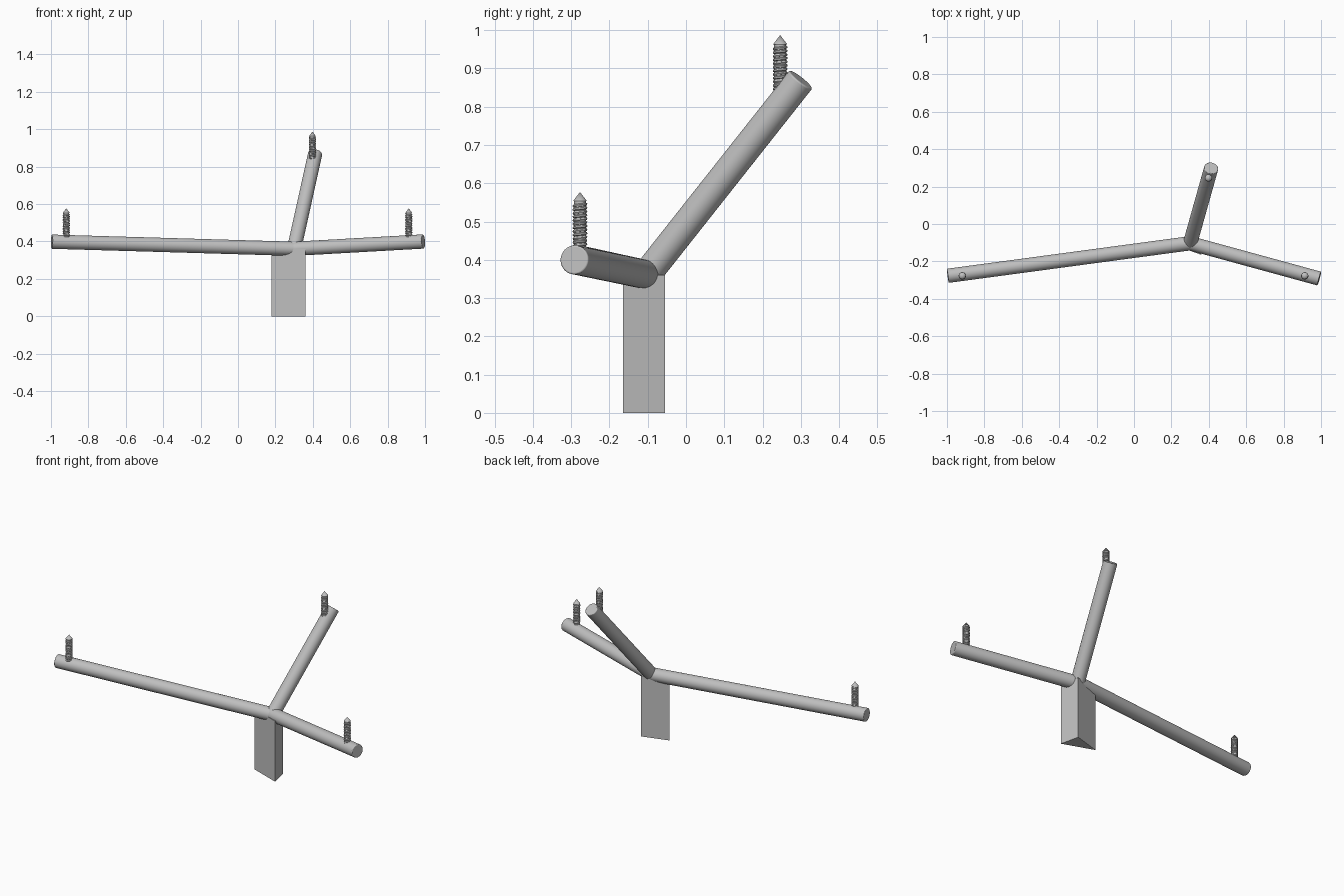
import bpy, bmesh, math
from mathutils import Vector

cube = bpy.data.objects.get("Cube")
if cube:
    bpy.data.objects.remove(cube, do_unlink=True)

GREY = (0.52, 0.52, 0.52, 1)
metal = bpy.data.materials.new("plain grey")
metal.use_nodes = True
metal.diffuse_color = GREY
metal.node_tree.nodes["Principled BSDF"].inputs["Base Color"].default_value = GREY

RADIUS = 0.038
HUB = Vector((0.30, -0.103, 0.361))


def finish(obj, name, smooth=True):
    obj.name = name
    obj.data.materials.clear()
    obj.data.materials.append(metal)
    bpy.ops.object.select_all(action='DESELECT')
    obj.select_set(True)
    bpy.context.view_layer.objects.active = obj
    if smooth:
        bpy.ops.object.shade_smooth_by_angle(angle=math.radians(35))
    return obj


# Round arm from the hub to its outer end, with softened rims
def arm(name, end):
    axis = Vector(end) - HUB
    bpy.ops.mesh.primitive_cylinder_add(vertices=48, radius=RADIUS, depth=axis.length,
                                        location=HUB + axis / 2)
    obj = bpy.context.object
    obj.rotation_mode = 'QUATERNION'
    obj.rotation_quaternion = axis.to_track_quat('Z', 'Y')
    rim = obj.modifiers.new("soft rim", 'BEVEL')
    rim.width = 0.004
    rim.segments = 3
    rim.limit_method = 'ANGLE'
    finish(obj, name)


# Threaded stud: core, helical thread and pointed tip
def stud(name, x, y, base, tip, pitch=0.0095):
    shoulder = tip - 0.024
    height = shoulder - base
    bpy.ops.mesh.primitive_cylinder_add(vertices=32, radius=0.0155, depth=height,
                                        location=(x, y, base + height / 2))
    finish(bpy.context.object, name + "_core")

    bpy.ops.mesh.primitive_cone_add(vertices=32, radius1=0.0185, radius2=0, depth=tip - shoulder,
                                    location=(x, y, (tip + shoulder) / 2))
    finish(bpy.context.object, name + "_tip")

    curve = bpy.data.curves.new(name + "_thread", 'CURVE')
    curve.dimensions = '3D'
    curve.bevel_depth = 0.004
    curve.bevel_resolution = 1
    curve.use_fill_caps = True
    steps = 24
    count = int((height - 0.004) / pitch * steps)
    line = curve.splines.new('POLY')
    line.points.add(count - 1)
    for i, p in enumerate(line.points):
        a = math.tau * i / steps
        p.co = (x + 0.0155 * math.cos(a), y + 0.0155 * math.sin(a), base + pitch * i / steps, 1)
    thread = bpy.data.objects.new(name + "_thread", curve)
    bpy.context.collection.objects.link(thread)
    bpy.ops.object.select_all(action='DESELECT')
    thread.select_set(True)
    bpy.context.view_layer.objects.active = thread
    bpy.ops.object.convert(target='MESH')
    finish(bpy.context.object, name + "_thread")


# Three-sided post under the hub
def post(corners, top):
    bm = bmesh.new()
    foot = bm.faces.new([bm.verts.new((x, y, 0)) for x, y in corners])
    side = bmesh.ops.extrude_face_region(bm, geom=[foot])
    lifted = [v for v in side["geom"] if isinstance(v, bmesh.types.BMVert)]
    bmesh.ops.translate(bm, verts=lifted, vec=(0, 0, top))
    bmesh.ops.recalc_face_normals(bm, faces=bm.faces)
    mesh = bpy.data.meshes.new("post")
    bm.to_mesh(mesh)
    bm.free()
    obj = bpy.data.objects.new("post", mesh)
    bpy.context.collection.objects.link(obj)
    finish(obj, "post", smooth=False)


post([(0.36, -0.165), (0.335, -0.055), (0.18, -0.10)], 0.36)

arm("right_arm", (-0.996, -0.277, 0.399))
arm("left_arm", (0.991, -0.292, 0.400))
arm("back_arm", (0.413, 0.300, 0.871))

stud("right_stud", -0.918, -0.277, 0.41, 0.577)
stud("left_stud", 0.913, -0.277, 0.41, 0.577)
stud("back_stud", 0.398, 0.246, 0.82, 0.987)
